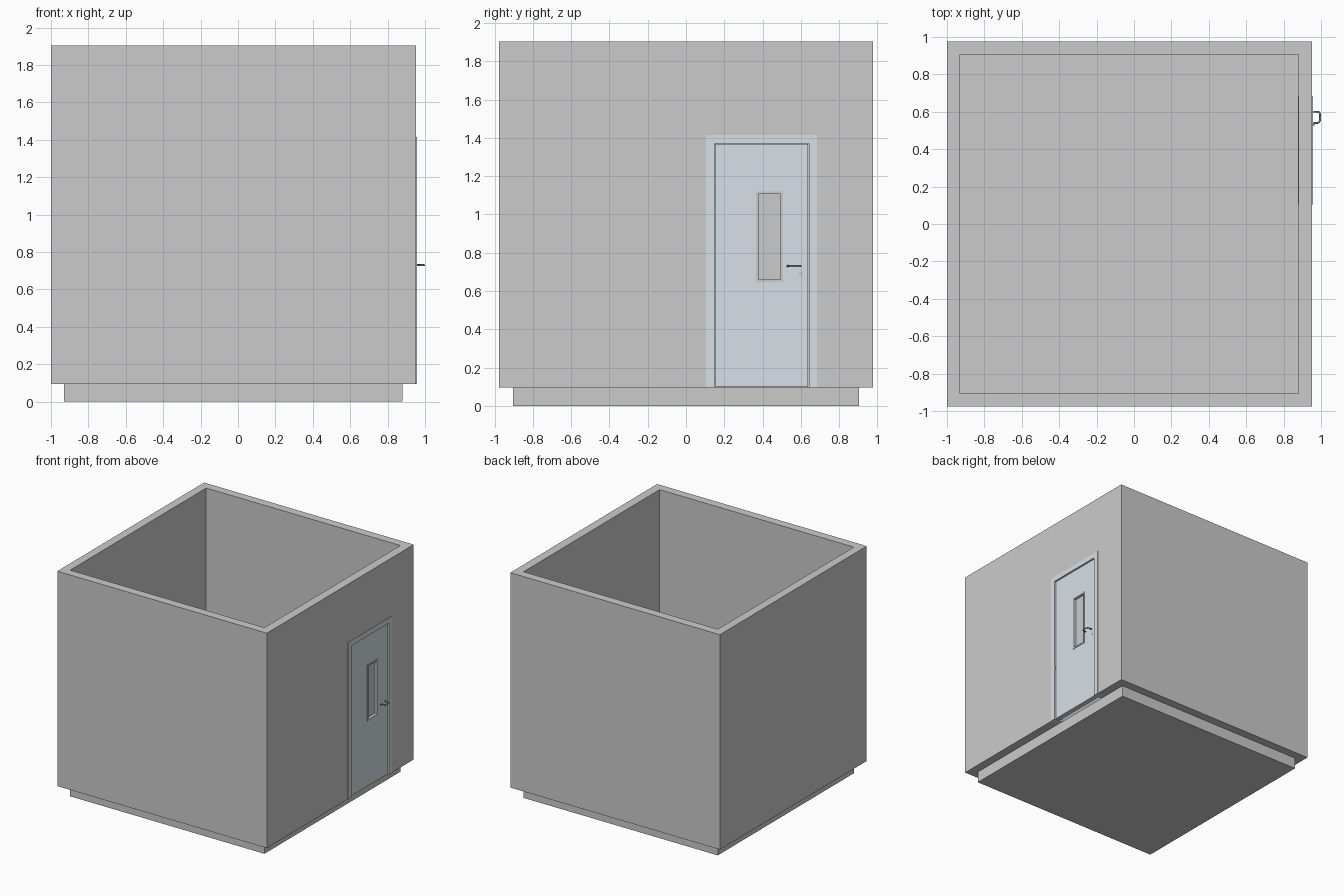
import bpy, bmesh
from mathutils import Vector

if "Cube" in bpy.data.objects:
    bpy.data.objects.remove(bpy.data.objects["Cube"])


def material(name, rgb):
    m = bpy.data.materials.new(name)
    m.diffuse_color = (*rgb, 1)
    m.use_nodes = True
    m.node_tree.nodes["Principled BSDF"].inputs["Base Color"].default_value = m.diffuse_color
    return m


BLUE = material("pale_blue_paint", (0.68, 0.75, 0.80))
STEEL = material("dark_steel", (0.35, 0.36, 0.37))


def finish(name, bm, mat=None):
    bmesh.ops.recalc_face_normals(bm, faces=bm.faces)
    me = bpy.data.meshes.new(name)
    bm.to_mesh(me)
    bm.free()
    ob = bpy.data.objects.new(name, me)
    bpy.context.collection.objects.link(ob)
    if mat:
        me.materials.append(mat)
    return ob


def box(name, x, y, z, mat=None):
    bm = bmesh.new()
    bmesh.ops.create_cube(bm, size=1)
    for v in bm.verts:
        v.co = Vector([r[0] + (c + 0.5) * (r[1] - r[0]) for c, r in zip(v.co, (x, y, z))])
    return finish(name, bm, mat)


def extruded(name, loop, x0, x1, mat=None):
    """Extrude a closed (y, z) outline along x."""
    bm = bmesh.new()
    face = bm.faces.new([bm.verts.new((x0, y, z)) for y, z in loop])
    res = bmesh.ops.extrude_face_region(bm, geom=[face])
    bmesh.ops.translate(bm, vec=(x1 - x0, 0, 0),
                        verts=[g for g in res["geom"] if isinstance(g, bmesh.types.BMVert)])
    return finish(name, bm, mat)


def cut(target, cutter):
    cutter.hide_render = True
    cutter.hide_set(True)
    mod = target.modifiers.new("cut", "BOOLEAN")
    mod.operation = 'DIFFERENCE'
    mod.solver = 'EXACT'
    mod.object = cutter


def ring(name, x, y, z, border, mat=None):
    """Rectangular frame in the yz plane."""
    bm = bmesh.new()
    loops = []
    for xx in x:
        for b in (0, border):
            loops.append([bm.verts.new((xx, yy, zz)) for yy, zz in (
                (y[0] + b, z[0] + b), (y[1] - b, z[0] + b),
                (y[1] - b, z[1] - b), (y[0] + b, z[1] - b))])
    for a, b in ((0, 1), (1, 3), (3, 2), (2, 0)):
        for i in range(4):
            j = (i + 1) % 4
            bm.faces.new((loops[a][i], loops[a][j], loops[b][j], loops[b][i]))
    return finish(name, bm, mat)


BASE, TOP = 0.095, 1.905

# Room shell: open-topped walls with a doorway, on an inset floor slab
box("floor_slab", (-0.93, 0.88), (-0.905, 0.905), (0, BASE))
walls = box("walls", (-1, 0.953), (-0.977, 0.977), (BASE, TOP))
cut(walls, box("room_cutter", (-0.93, 0.88), (-0.905, 0.905), (-0.2, 2.2)))
cut(walls, box("doorway_cutter", (0.8, 1.1), (0.105, 0.685), (-0.1, 1.415)))

# Door frame lining the doorway
extruded("door_frame", [(0.105, BASE), (0.105, 1.415), (0.685, 1.415), (0.685, BASE),
                        (0.642, BASE), (0.642, 1.372), (0.148, 1.372), (0.148, BASE)],
         0.876, 0.957, BLUE)

# Door leaf with a window slot
leaf = box("door_leaf", (0.905, 0.946), (0.152, 0.638), (0.1, 1.368), BLUE)
cut(leaf, box("window_cutter", (0.85, 1.0), (0.38, 0.495), (0.66, 1.108)))
box("window_glass", (0.922, 0.928), (0.38, 0.495), (0.66, 1.108))
for side, x in (("outer", (0.946, 0.95)), ("inner", (0.901, 0.905))):
    ring("window_trim_" + side, x, (0.367, 0.508), (0.647, 1.121), 0.013)

# Lever handle: a bent bar returning toward the door
curve = bpy.data.curves.new("door_handle", 'CURVE')
curve.dimensions = '3D'
curve.bevel_depth = 0.005
curve.bevel_resolution = 2
curve.use_fill_caps = True
path = [(0.944, 0.60), (0.982, 0.60), (0.99, 0.597), (0.995, 0.588), (0.995, 0.555),
        (0.991, 0.545), (0.982, 0.54), (0.962, 0.54), (0.96, 0.527)]
spline = curve.splines.new('POLY')
spline.points.add(len(path) - 1)
for p, (x, y) in zip(spline.points, path):
    p.co = (x, y, 0.73, 1)
curve.materials.append(STEEL)
bpy.context.collection.objects.link(bpy.data.objects.new("door_handle", curve))

# Lock plate and hinge
box("lock_plate", (0.946, 0.948), (0.59, 0.61), (0.68, 0.70))
box("hinge", (0.94, 0.956), (0.14, 0.15), (0.555, 0.575), STEEL)
